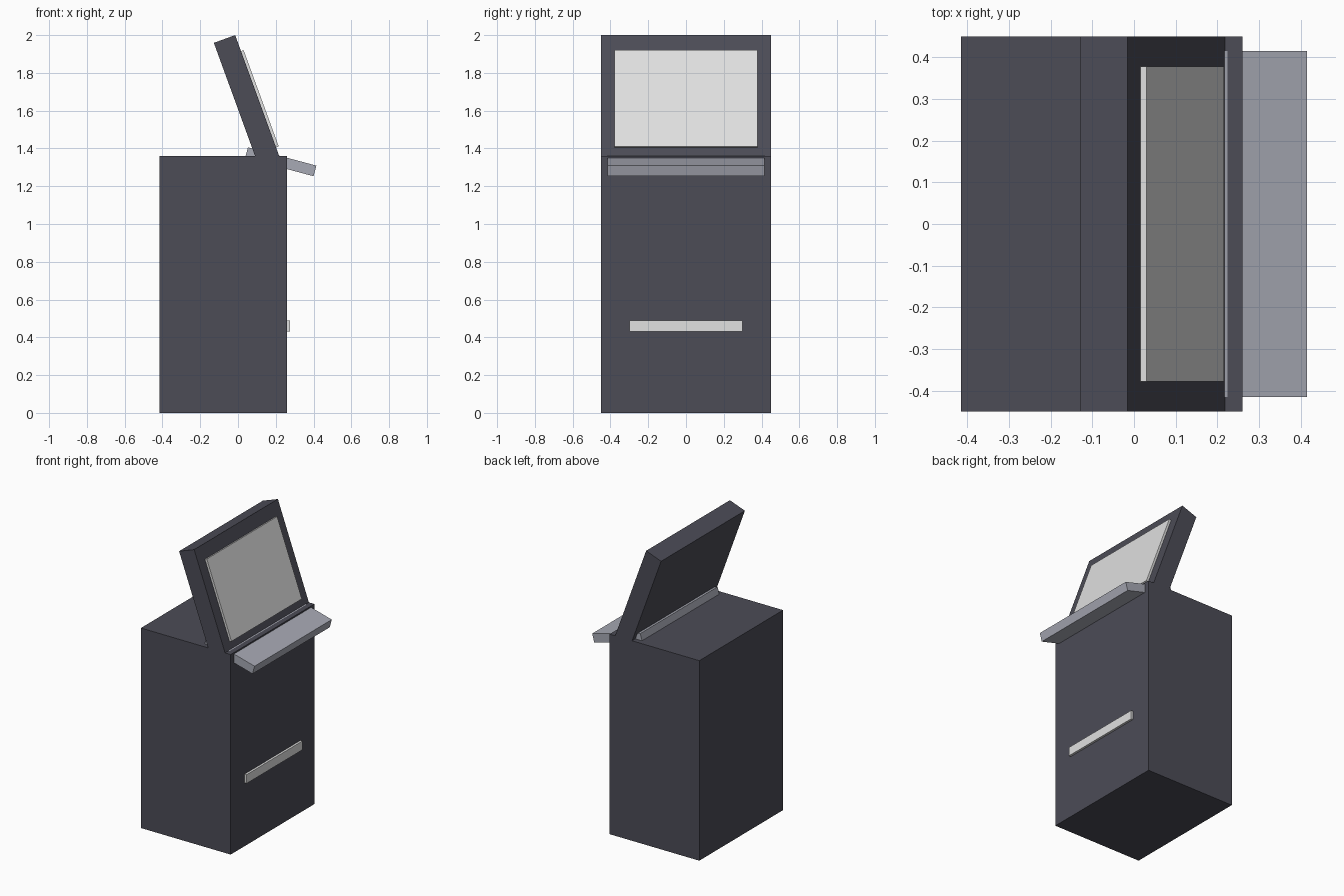
import bpy
import math
from mathutils import Vector

if "Cube" in bpy.data.objects:
    bpy.data.objects.remove(bpy.data.objects["Cube"])


def colour(name, rgb):
    m = bpy.data.materials.new(name)
    m.diffuse_color = (*rgb, 1)
    m.use_nodes = True
    m.node_tree.nodes["Principled BSDF"].inputs["Base Color"].default_value = m.diffuse_color
    return m


charcoal = colour("charcoal", (0.072, 0.072, 0.094))
pale = colour("pale_grey", (0.75, 0.75, 0.75))
steel = colour("steel_grey", (0.39, 0.40, 0.46))


def slab(name, corner, along, normal, length, thick, half_width, mat):
    """Box extruded across y from a side profile: corner, direction, thickness."""
    c, a, n = Vector(corner), Vector(along) * length, Vector(normal) * thick
    profile = [c, c + a, c + a + n, c + n]
    verts = [(p.x, y, p.y) for y in (-half_width, half_width) for p in profile]
    faces = [(0, 1, 2, 3), (7, 6, 5, 4)]
    faces += [(i, i + 4, (i + 1) % 4 + 4, (i + 1) % 4) for i in range(4)]
    mesh = bpy.data.meshes.new(name)
    mesh.from_pydata(verts, [], faces)
    mesh.materials.append(mat)
    obj = bpy.data.objects.new(name, mesh)
    bpy.context.collection.objects.link(obj)
    # consistent outward normals
    import bmesh
    bm = bmesh.new()
    bm.from_mesh(mesh)
    bmesh.ops.recalc_face_normals(bm, faces=bm.faces)
    bm.to_mesh(mesh)
    bm.free()
    return obj


# Cabinet body and the slot plate on its face
slab("cabinet", (-0.415, 0), (1, 0), (0, 1), 0.675, 1.36, 0.45, charcoal)
slab("slot_plate", (0.255, 0.43), (1, 0), (0, 1), 0.02, 0.06, 0.30, pale)

# Display housing leaning back 20 degrees, sunk into the cabinet top
t = math.radians(20)
down = Vector((math.sin(t), -math.cos(t)))
out = Vector((math.cos(t), math.sin(t)))
top = Vector((-0.015, 2.0))
slab("display_housing", top, down, -out, 0.72, 0.12, 0.45, charcoal)
slab("screen", top + down * 0.09 - out * 0.005, down, out, 0.543, 0.02, 0.378, pale)

# Control shelf sloping 15 degrees through the cabinet top
s = math.radians(15)
slab("control_shelf", (0.415, 1.309), (-math.cos(s), math.sin(s)),
     (-math.sin(s), -math.cos(s)), 0.375, 0.058, 0.415, steel)
